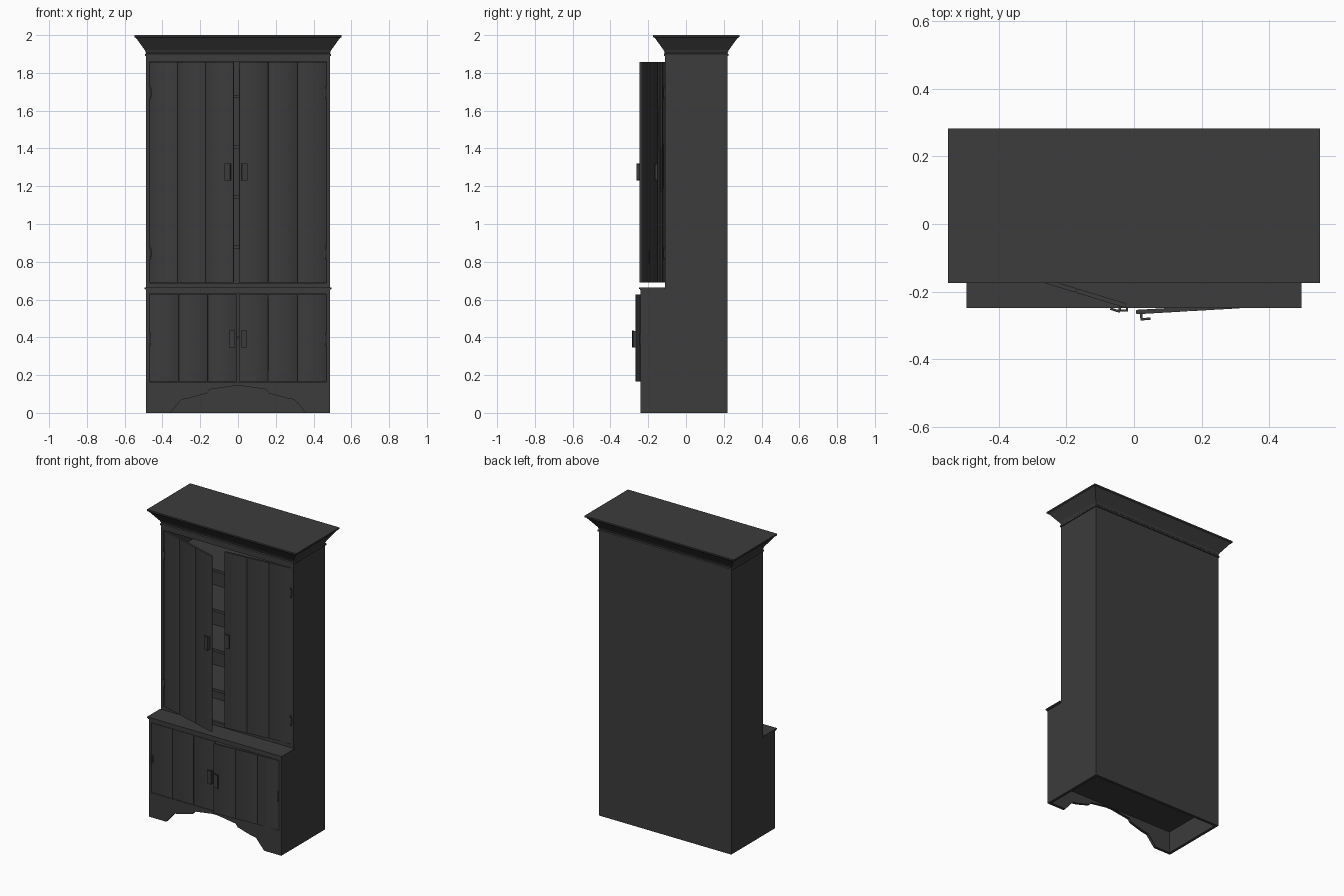
import bpy, bmesh, math
from mathutils import Matrix, Vector

cube = bpy.data.objects.get("Cube")
if cube:
    bpy.data.objects.remove(cube, do_unlink=True)

paint = bpy.data.materials.new("charcoal paint")
paint.use_nodes = True
COLOUR = (0.045, 0.045, 0.045, 1)
paint.diffuse_color = COLOUR
paint.node_tree.nodes["Principled BSDF"].inputs["Base Color"].default_value = COLOUR

W = 0.487                      # half width of the body
BACK, UP, LOW = 0.22, -0.112, -0.24   # back, upper front, lower front
OPEN = 0.469                   # half width of the door openings
T = 0.018                      # board thickness


def finish(name, bm, matrix=None):
    bmesh.ops.recalc_face_normals(bm, faces=bm.faces)
    mesh = bpy.data.meshes.new(name)
    bm.to_mesh(mesh)
    bm.free()
    mesh.materials.append(paint)
    obj = bpy.data.objects.new(name, mesh)
    bpy.context.collection.objects.link(obj)
    if matrix:
        obj.matrix_world = matrix
    return obj


def add_box(bm, x0, x1, y0, y1, z0, z1):
    size = Matrix.Diagonal((abs(x1 - x0), abs(y1 - y0), abs(z1 - z0), 1))
    centre = Matrix.Translation(((x0 + x1) / 2, (y0 + y1) / 2, (z0 + z1) / 2))
    return bmesh.ops.create_cube(bm, size=1, matrix=centre @ size)["verts"]


def boxes(name, *items, matrix=None):
    bm = bmesh.new()
    for item in items:
        add_box(bm, *item)
    return finish(name, bm, matrix)


def prism(name, points, shift):
    bm = bmesh.new()
    face = bm.faces.new([bm.verts.new(p) for p in points])
    out = bmesh.ops.extrude_face_region(bm, geom=[face])["geom"]
    verts = [g for g in out if isinstance(g, bmesh.types.BMVert)]
    bmesh.ops.translate(bm, verts=verts, vec=Vector(shift))
    return finish(name, bm)


# Stepped side panels
outline = [(BACK, 0), (LOW, 0), (LOW, 0.65), (UP, 0.65), (UP, 1.9), (BACK, 1.9)]
for s, label in ((1, "left"), (-1, "right")):
    prism(label + "_side_panel", [(s * W, y, z) for y, z in outline], (-s * T, 0, 0))

# Back, floor, counter and shelves
boxes("back_panel", (-W + T, W - T, BACK - T, BACK, 0, 1.9))
boxes("cabinet_floor", (-W + T, W - T, LOW + T, BACK - T, 0.145, 0.163))
boxes("counter_board", (-W + T, W - T, UP, BACK - T, 0.645, 0.665))
boxes("counter_ledge", (-W - .004, W + .004, LOW - .004, UP, 0.65, 0.657),
      (-W - .008, W + .008, LOW - .008, UP, 0.657, 0.665))
for i in range(4):
    z = 0.88 + i * 0.265
    boxes(f"shelf_{i + 1}", (-W + T, W - T, UP + 0.03, BACK - T, z - .009, z + .009))
boxes("lower_shelf", (-W + T, W - T, LOW + 0.03, BACK - T, 0.39, 0.405))

# Front rails between the side panels
boxes("upper_rails", (-W + T, W - T, UP, UP + T, 1.86, 1.9),
      (-W + T, W - T, UP, UP + T, 0.665, 0.688))
boxes("lower_rail", (-W + T, W - T, LOW, LOW + T, 0.63, 0.65))

# Scalloped skirt
arch = [(0.36, 0), (0.3, 0.07), (0.26, 0.077), (0.165, 0.104), (0.15, 0.124),
        (0.08, 0.134), (0.02, 0.143)]
edge = arch + [(-x, z) for x, z in reversed(arch)]
skirt = [(W - T, 0)] + edge + [(T - W, 0), (T - W, 0.164), (W - T, 0.164)]
prism("scalloped_skirt", [(x, LOW, z) for x, z in skirt], (0, T, 0))

# Flared crown, lofted from rectangles
bm = bmesh.new()
rings = []
for z, out in ((1.888, -0.002), (1.89, .005), (1.9, .005), (1.905, 0), (1.92, .006),
               (1.985, .053), (1.99, .062), (2, .062)):
    x, f, b = W + out, UP - out, BACK + out
    rings.append([bm.verts.new(p) for p in
                  ((-x, f, z), (x, f, z), (x, b, z), (-x, b, z))])
for a, b in zip(rings, rings[1:]):
    for i in range(4):
        j = (i + 1) % 4
        bm.faces.new((a[i], a[j], b[j], b[i]))
bm.faces.new(rings[0])
bm.faces.new(rings[-1])
finish("crown_moulding", bm)


def door(label, s, front, z0, z1, angle, grip, hinges):
    """Plank door with its pull and hinges; s is the hinged side."""
    place = Matrix.Translation((s * OPEN, front, 0)) @ Matrix.Rotation(
        s * math.radians(angle), 4, "Z")
    width, thick = 0.464, 0.013
    step = width / 3
    # three planks with chamfered upright edges
    bm = bmesh.new()
    for i in range(3):
        add_box(bm, -s * i * step, -s * (i + 1) * step, 0, thick, z0, z1)
    upright = [e for e in bm.edges
               if abs(e.verts[0].co.z - e.verts[1].co.z) > 0.1]
    bmesh.ops.bevel(bm, geom=upright, offset=0.003, segments=1, affect="EDGES")
    planks = finish(label + "_door", bm, place)
    bpy.ops.object.select_all(action="DESELECT")
    planks.select_set(True)
    bpy.context.view_layer.objects.active = planks
    bpy.ops.object.shade_smooth_by_angle(angle=math.radians(60))
    # pull: a post by the free edge with a grip plate
    u = -s * (width - 0.012)
    boxes(label + "_pull", (u, u + s * .007, -.014, 0, grip - .043, grip + .043),
          (u, u + s * .03, -.019, -.012, grip - .045, grip + .045), matrix=place)
    # hinges: leaf and barrel
    bm = bmesh.new()
    for z in hinges:
        add_box(bm, s * (OPEN - .014), s * (OPEN + .006), front - .003, front + .001,
                z - .02, z + .02)
        bmesh.ops.create_cone(bm, cap_ends=True, segments=8, radius1=.005,
                              radius2=.005, depth=.065, matrix=Matrix.Translation(
                                  (s * (OPEN - .002), front - .002, z)))
    finish(label + "_hinges", bm)


door("upper_right", -1, UP, 0.69, 1.858, 17, 1.275, (0.845, 1.695))
door("upper_left", 1, UP, 0.69, 1.858, 5, 1.275, (0.845, 1.695))
door("lower_right", -1, LOW, 0.166, 0.628, 0, 0.39, (0.39,))
door("lower_left", 1, LOW, 0.166, 0.628, 3.3, 0.39, (0.39,))
